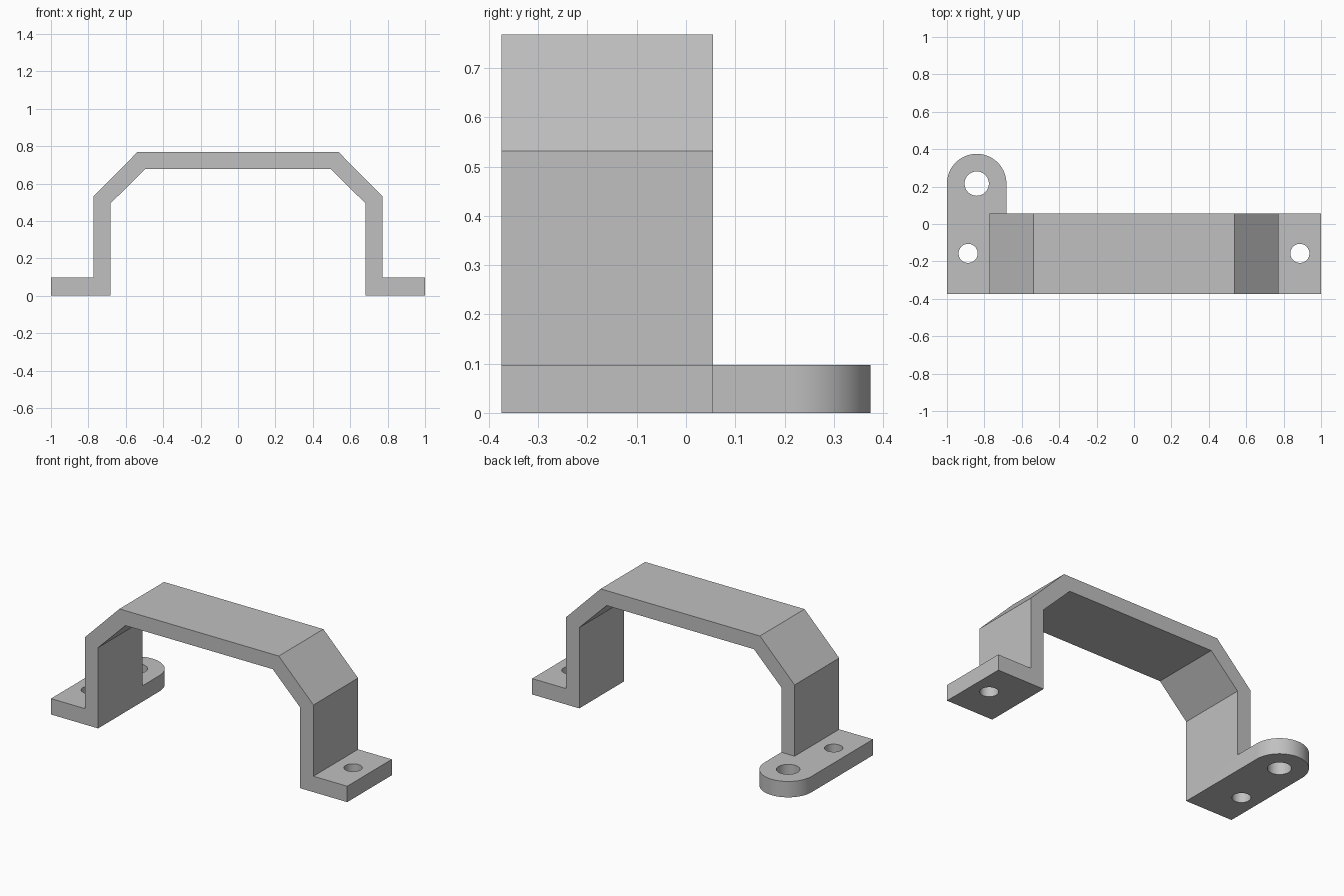
import bpy
import bmesh
from math import sin, cos, pi, radians
from mathutils import Vector

if "Cube" in bpy.data.objects:
    bpy.data.objects.remove(bpy.data.objects["Cube"])

FRONT, BACK = -0.375, 0.055      # depth of the strap
FOOT = 0.097                     # foot thickness
LEG_IN, LEG_OUT = 0.682, 0.772
TAB_R = (1 - LEG_IN) / 2
TAB_X, TAB_Y = -1 + TAB_R, 0.375 - TAB_R

grey = bpy.data.materials.new("plain grey")
grey.use_nodes = True
colour = (0.53, 0.53, 0.53, 1)
grey.diffuse_color = colour
grey.node_tree.nodes["Principled BSDF"].inputs["Base Color"].default_value = colour


def prism(name, points, direction):
    """Extrude a closed planar outline along a direction."""
    bm = bmesh.new()
    face = bm.faces.new([bm.verts.new(p) for p in points])
    moved = bmesh.ops.extrude_face_region(bm, geom=[face])["geom"]
    verts = [v for v in moved if isinstance(v, bmesh.types.BMVert)]
    bmesh.ops.translate(bm, verts=verts, vec=Vector(direction))
    bmesh.ops.recalc_face_normals(bm, faces=bm.faces)
    mesh = bpy.data.meshes.new(name)
    bm.to_mesh(mesh)
    bm.free()
    mesh.materials.append(grey)
    obj = bpy.data.objects.new(name, mesh)
    bpy.context.collection.objects.link(obj)
    return obj


def arc(x, y, r, end, z, steps):
    return [(x + r * cos(end * i / steps), y + r * sin(end * i / steps), z)
            for i in range(steps + 1)]


def combine(target, other, operation):
    """Apply a boolean and discard the helper."""
    mod = target.modifiers.new(operation.lower(), "BOOLEAN")
    mod.object, mod.operation, mod.solver = other, operation, "EXACT"
    bpy.context.view_layer.objects.active = target
    bpy.ops.object.modifier_apply(modifier=mod.name)
    bpy.data.objects.remove(other)


# Bent strap with two feet, mirrored from half a profile
half = [(0.497, 0.677), (LEG_IN, 0.493), (LEG_IN, 0), (1, 0), (1, FOOT),
        (LEG_OUT, FOOT), (LEG_OUT, 0.532), (0.538, 0.768)]
profile = half + [(-x, z) for x, z in reversed(half)]
bracket = prism("handle_bracket", [(x, FRONT, z) for x, z in profile],
                (0, BACK - FRONT, 0))

# Rounded tab behind the right foot
outline = [(-1, BACK, 0), (-LEG_IN, BACK, 0)] + arc(TAB_X, TAB_Y, TAB_R, pi, 0, 40)
combine(bracket, prism("rounded_tab", outline, (0, 0, FOOT)), "UNION")

# Screw holes
for x, y, r in [(-0.887, -0.157, 0.051), (0.887, -0.157, 0.051),
                (TAB_X, TAB_Y, 0.065)]:
    circle = arc(x, y, r, 2 * pi, -0.1, 48)[:-1]
    cutter = prism("hole_cutter", circle, (0, 0, 0.3))
    cutter.hide_render = True
    combine(bracket, cutter, "DIFFERENCE")

# Merge flat regions and keep bends crisp
bpy.context.view_layer.objects.active = bracket
bracket.select_set(True)
flat = bracket.modifiers.new("flatten", "DECIMATE")
flat.decimate_type = "DISSOLVE"
flat.angle_limit = radians(0.5)
bpy.ops.object.modifier_apply(modifier=flat.name)
bpy.ops.object.shade_smooth_by_angle(angle=radians(30))
